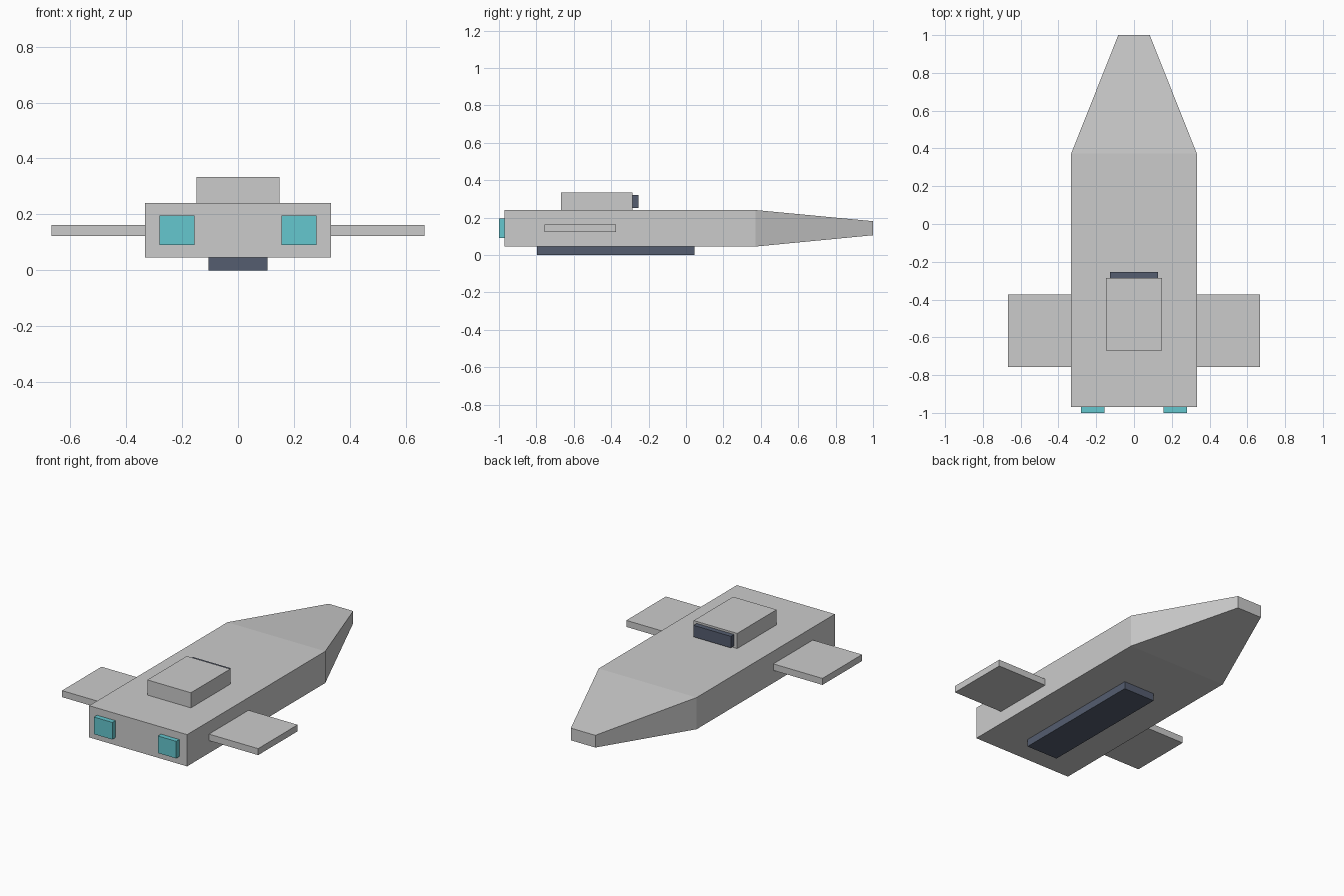
import bpy, bmesh
from mathutils import Vector

if "Cube" in bpy.data.objects:
    bpy.data.objects.remove(bpy.data.objects["Cube"])


def material(name, color):
    m = bpy.data.materials.new(name)
    m.diffuse_color = (*color, 1)
    m.use_nodes = True
    m.node_tree.nodes["Principled BSDF"].inputs["Base Color"].default_value = m.diffuse_color
    return m


teal = material("engine_teal", (0.13, 0.57, 0.62))
dark = material("dark_slate", (0.09, 0.11, 0.16))


def finish(name, bm, mat=None, mirror=False):
    mesh = bpy.data.meshes.new(name)
    bmesh.ops.recalc_face_normals(bm, faces=bm.faces)
    bm.to_mesh(mesh)
    bm.free()
    ob = bpy.data.objects.new(name, mesh)
    bpy.context.collection.objects.link(ob)
    if mat:
        mesh.materials.append(mat)
    if mirror:
        mod = ob.modifiers.new("mirror", "MIRROR")
        mod.use_mirror_merge = False
    return ob


def box_bm(lo, hi):
    bm = bmesh.new()
    bmesh.ops.create_cube(bm, size=1)
    lo, hi = Vector(lo), Vector(hi)
    bmesh.ops.scale(bm, vec=hi - lo, verts=bm.verts)
    bmesh.ops.translate(bm, vec=(lo + hi) / 2, verts=bm.verts)
    return bm


def box(name, lo, hi, mat=None, mirror=False):
    return finish(name, box_bm(lo, hi), mat, mirror)


# Hull, with its front (+y) face extruded and tapered into the nose
bm = box_bm((-0.333, -0.97, 0.045), (0.333, 0.372, 0.24))
front = max(bm.faces, key=lambda f: f.calc_center_median().y)
tip = bmesh.ops.extrude_discrete_faces(bm, faces=[front])["faces"][0]
for v in tip.verts:
    v.co = (v.co.x * 0.25, 1.0, 0.143 + (v.co.z - 0.1425) * 0.385)
finish("hull", bm)

# Cabin on top with a dark window
box("cabin", (-0.148, -0.669, 0.24), (0.148, -0.286, 0.333))
box("cabin_window", (-0.127, -0.286, 0.25), (0.127, -0.255, 0.321), dark)

# Belly keel
box("keel", (-0.105, -0.797, 0), (0.105, 0.045, 0.045), dark)

# Mirrored wings and engines
box("wings", (0.333, -0.757, 0.122), (0.667, -0.373, 0.162), mirror=True)
box("engines", (0.155, -1.0, 0.091), (0.28, -0.97, 0.196), teal, mirror=True)
